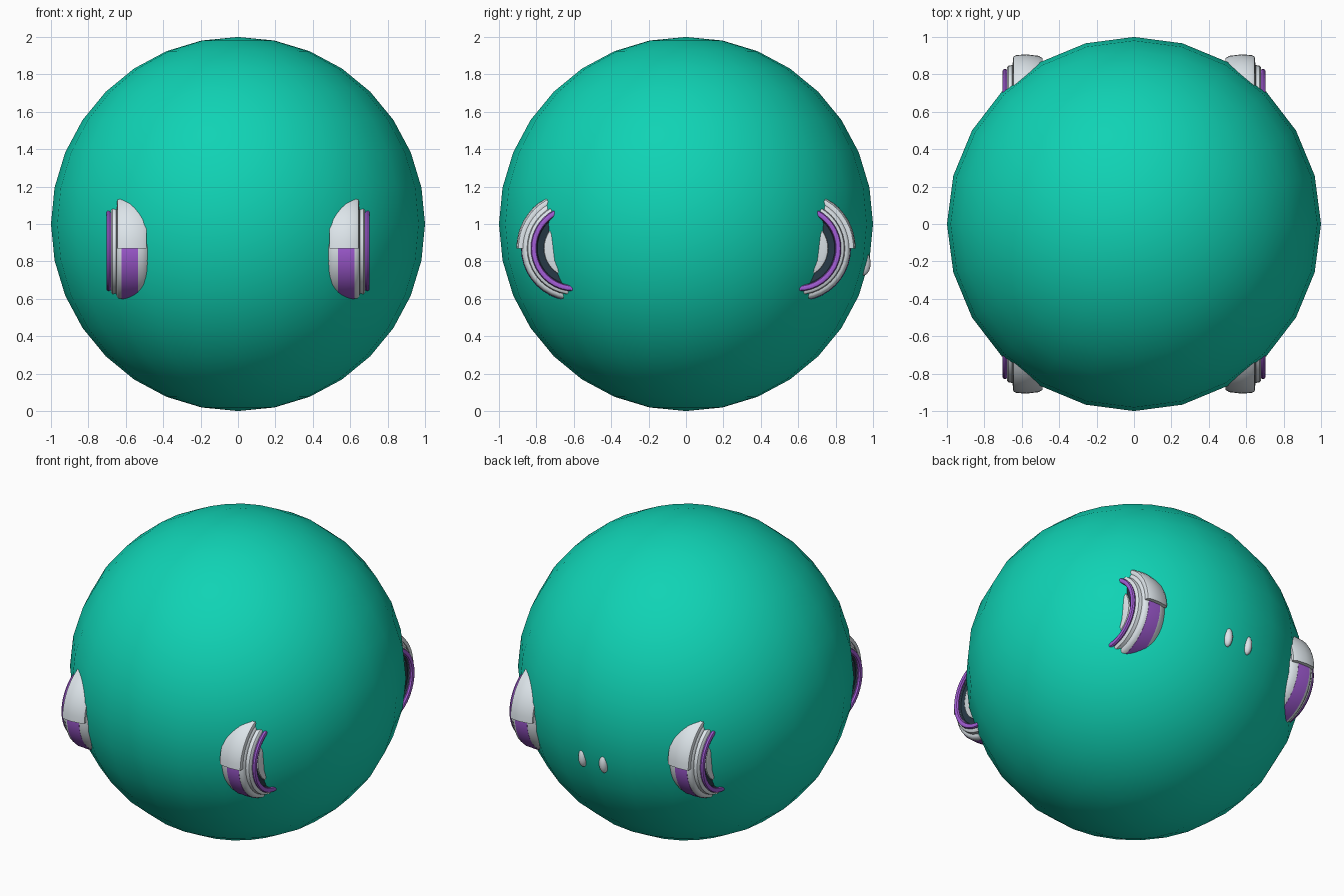
import bpy, bmesh, math

if "Cube" in bpy.data.objects:
    bpy.data.objects.remove(bpy.data.objects["Cube"])


def mat(name, rgb):
    m = bpy.data.materials.new(name)
    m.diffuse_color = (*rgb, 1)
    m.use_nodes = True
    m.node_tree.nodes["Principled BSDF"].inputs["Base Color"].default_value = m.diffuse_color
    return m


TEAL = mat("teal", (0.005, 0.65, 0.46))
PURPLE = mat("purple", (0.37, 0.11, 0.68))
WHITE = mat("pale", (0.72, 0.78, 0.82))
DARK = mat("dark", (0.02, 0.04, 0.06))


def finish(ob, material, angle=40):
    ob.data.materials.append(material)
    bpy.ops.object.select_all(action='DESELECT')
    ob.select_set(True)
    bpy.context.view_layer.objects.active = ob
    bpy.ops.object.shade_smooth_by_angle(angle=math.radians(angle))


def lathe(name, profile, sx, sy, material, a0=0, a1=360, steps=40, closed=False):
    """Spin an (x, radius) profile about a wheel axle parallel to x."""
    bm = bmesh.new()
    full = a1 - a0 == 360
    rings = []
    for i in range(steps if full else steps + 1):
        t = math.radians(a0 + (a1 - a0) * i / steps)
        rings.append([bm.verts.new((sx * x, sy * (0.60 + r * math.cos(t)), 0.87 + r * math.sin(t)))
                      for x, r in profile])
    n = len(profile)
    for i in range(steps):
        a, b = rings[i], rings[(i + 1) % len(rings)]
        for j in range(n if closed else n - 1):
            k = (j + 1) % n
            bm.faces.new((a[j], a[k], b[k], b[j]))
    if not full:
        bm.faces.new(rings[0])
        bm.faces.new(rings[-1])
    bmesh.ops.recalc_face_normals(bm, faces=bm.faces)
    me = bpy.data.meshes.new(name)
    bm.to_mesh(me)
    bm.free()
    ob = bpy.data.objects.new(name, me)
    bpy.context.collection.objects.link(ob)
    finish(ob, material)


# large outer ball
bpy.ops.mesh.primitive_uv_sphere_add(segments=24, ring_count=16, radius=1, location=(0, 0, 1))
ball = bpy.context.object
ball.name = "ball_shell"
finish(ball, TEAL, 60)

# profiles, as (x, radius)
tyre = [(0.47, 0.14), (0.47, 0.235), (0.485, 0.26), (0.51, 0.273), (0.535, 0.279), (0.62, 0.279),
        (0.64, 0.273), (0.65, 0.262), (0.651, 0.25), (0.672, 0.246), (0.68, 0.235), (0.68, 0.2)]
stripe = [(0.535, 0.275), (0.535, 0.28), (0.578, 0.282), (0.622, 0.28), (0.622, 0.275)]
trim = [(0.69 + 0.014 * math.cos(a * math.pi / 4), 0.214 + 0.016 * math.sin(a * math.pi / 4))
        for a in range(8)]
recess = [(0.685, 0.205), (0.672, 0.195), (0.668, 0.155)]
hub = [(0.66, 0.162), (0.676, 0.158), (0.682, 0.14), (0.682, 0.001)]
fender = [(0.49, 0.272), (0.49, 0.288), (0.51, 0.299), (0.575, 0.307), (0.63, 0.303),
          (0.643, 0.296), (0.647, 0.285), (0.645, 0.272)]

# four wheel pods poking through the ball
for sx, px in ((1, "right"), (-1, "left")):
    for sy, py in ((-1, "front"), (1, "back")):
        tag = f"{py}_{px}"
        lathe("tyre_" + tag, tyre, sx, sy, WHITE)
        lathe("tread_stripe_" + tag, stripe, sx, sy, PURPLE)
        lathe("rim_trim_" + tag, trim, sx, sy, PURPLE, closed=True)
        lathe("rim_recess_" + tag, recess, sx, sy, DARK)
        lathe("hub_" + tag, hub, sx, sy, WHITE)
        lathe("fender_" + tag, fender, sx, sy, WHITE, 0, 120, 16, True)

# two small bumps at the back
for s, px in ((1, "right"), (-1, "left")):
    bpy.ops.mesh.primitive_uv_sphere_add(segments=16, ring_count=10, radius=1,
                                         location=(s * 0.075, 0.95, 0.79))
    bump = bpy.context.object
    bump.name = "rear_bump_" + px
    bump.scale = (0.03, 0.037, 0.065)
    finish(bump, WHITE)
